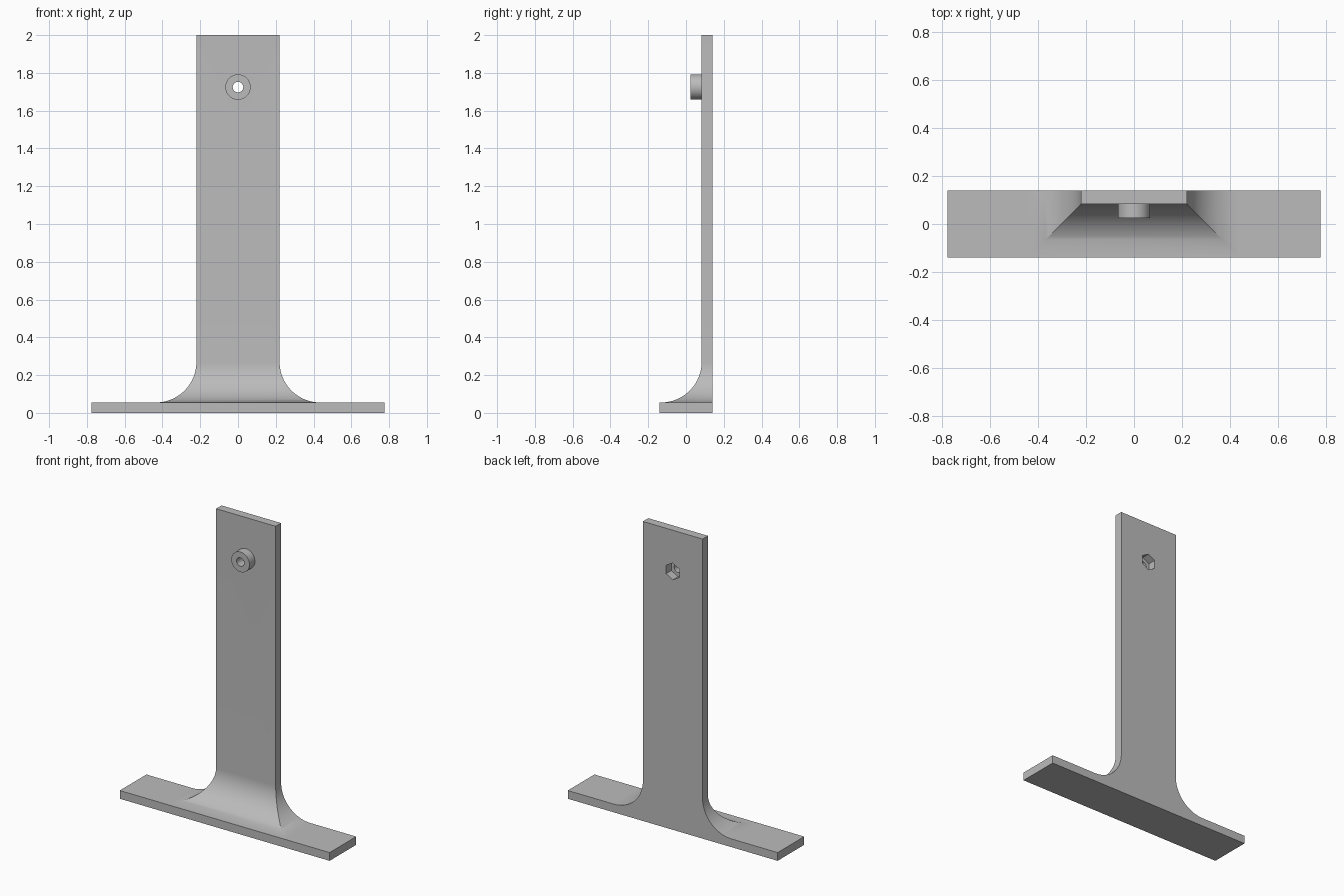
import bpy, bmesh, math
from mathutils import Matrix

if "Cube" in bpy.data.objects:
    bpy.data.objects.remove(bpy.data.objects["Cube"])

grey = bpy.data.materials.new("plain grey")
grey.diffuse_color = (0.5, 0.5, 0.5, 1)
grey.use_nodes = True
grey.node_tree.nodes["Principled BSDF"].inputs["Base Color"].default_value = grey.diffuse_color

W, BACK, FRONT = 0.22, 0.14, 0.083      # post half width, back and front planes
BASE_TOP, R = 0.055, 0.215              # base thickness, fillet radius
HOLE_Z, BOSS_FRONT = 1.725, 0.025


def finish(name, bm):
    bmesh.ops.recalc_face_normals(bm, faces=bm.faces)
    me = bpy.data.meshes.new(name)
    bm.to_mesh(me)
    bm.free()
    me.materials.append(grey)
    ob = bpy.data.objects.new(name, me)
    bpy.context.collection.objects.link(ob)
    return ob


def cylinder(name, radius, y0, y1, sides):
    """Prism along y, centred on the hole axis, with a corner pointing up."""
    bm = bmesh.new()
    bmesh.ops.create_cone(bm, cap_ends=True, segments=sides, radius1=radius,
                          radius2=radius, depth=y1 - y0)
    bmesh.ops.transform(bm, verts=bm.verts, matrix=Matrix.Translation(
        (0, (y0 + y1) / 2, HOLE_Z)) @ Matrix.Rotation(math.pi / 2, 4, 'X'))
    return finish(name, bm)


def boolean(ob, other, operation):
    mod = ob.modifiers.new(other.name, 'BOOLEAN')
    mod.operation, mod.object, mod.solver = operation, other, 'EXACT'
    other.hide_render = True
    other.hide_set(True)


def smooth(ob):
    bpy.ops.object.select_all(action='DESELECT')
    ob.select_set(True)
    bpy.context.view_layer.objects.active = ob
    for mod in list(ob.modifiers):
        bpy.ops.object.modifier_apply(modifier=mod.name)
    bpy.ops.object.shade_smooth_by_angle(angle=math.radians(25))


# base plate
bm = bmesh.new()
bmesh.ops.create_cube(bm, size=1, matrix=Matrix.Translation((0, 0, BASE_TOP / 2))
                      @ Matrix.Diagonal((1.55, 0.28, BASE_TOP, 1)))
finish("base_plate", bm)

# upright with mitred fillet flaring out to the front and both sides
bm = bmesh.new()
N = 20
levels = [(R * (1 - math.sin(a)), BASE_TOP + R * (1 - math.cos(a)))
          for a in (math.pi / 2 * i / N for i in range(N + 1))] + [(0, 2)]
rings = []
for d, z in levels:
    x, y = W + d, FRONT - d
    rings.append([bm.verts.new(p) for p in
                  ((-x, y, z), (x, y, z), (x, BACK, z), (-x, BACK, z))])
for a, b in zip(rings, rings[1:]):
    for i in range(4):
        j = (i + 1) % 4
        bm.faces.new((a[i], a[j], b[j], b[i]))
bm.faces.new(rings[0])
bm.faces.new(rings[-1])
upright = finish("upright", bm)

# round boss, through hole and hexagonal nut pocket in the back
boolean(upright, cylinder("boss", 0.067, BOSS_FRONT, FRONT + 0.02, 64), 'UNION')
boolean(upright, cylinder("hole_cutter", 0.028, -0.1, 0.3, 48), 'DIFFERENCE')
boolean(upright, cylinder("nut_cutter", 0.056, 0.085, 0.3, 6), 'DIFFERENCE')
smooth(upright)
